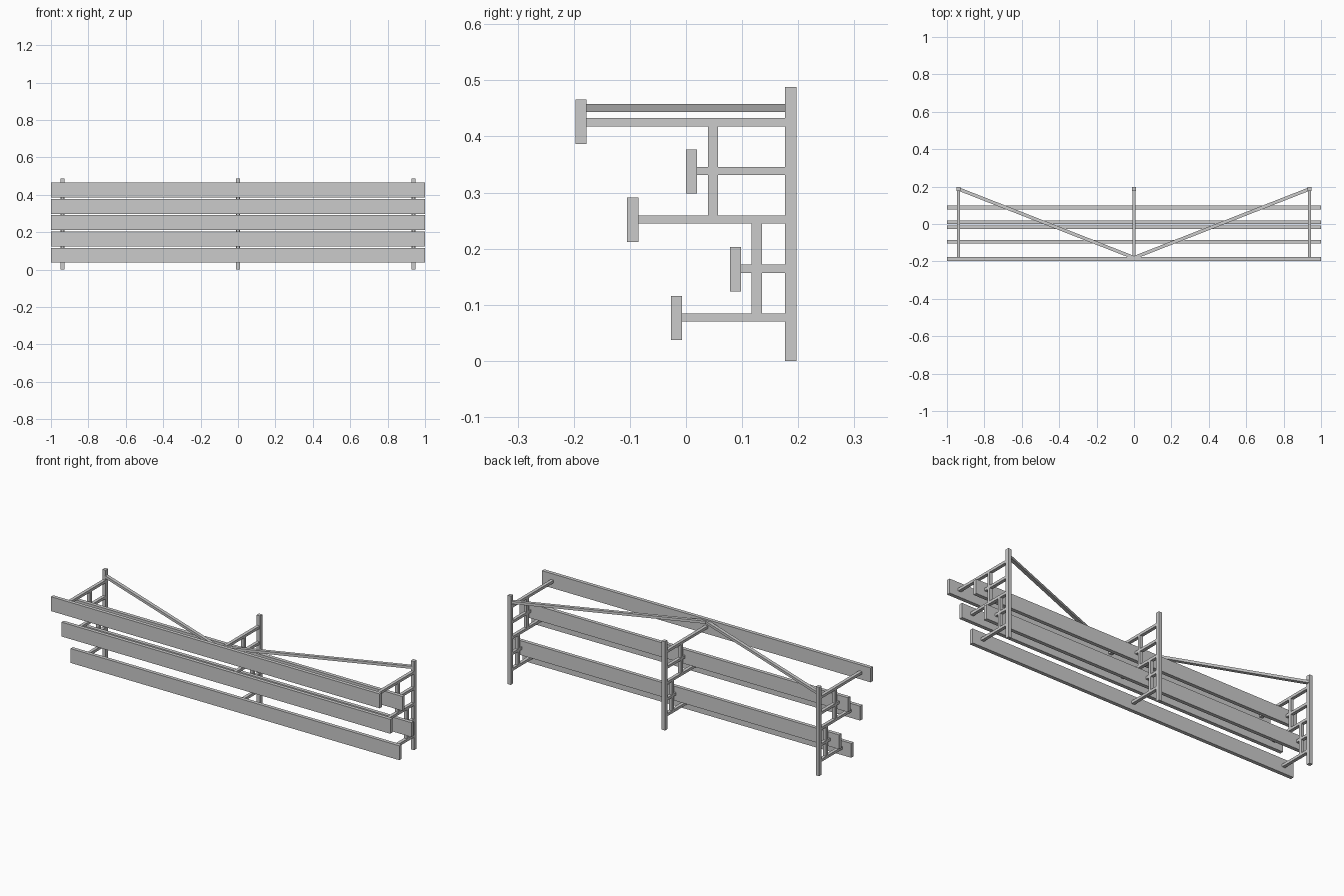
import bpy
import math
from mathutils import Vector

if "Cube" in bpy.data.objects:
    bpy.data.objects.remove(bpy.data.objects["Cube"])


def bar(name, lo, hi):
    """Axis-aligned box between two corners."""
    lo, hi = Vector(lo), Vector(hi)
    bpy.ops.mesh.primitive_cube_add(size=1, location=(lo + hi) / 2)
    ob = bpy.context.object
    ob.name = name
    ob.scale = hi - lo
    bpy.ops.object.transform_apply(location=False, rotation=False, scale=True)
    return ob


# Each tier: front face y, bottom z of the board, bottom z of its arm
TIERS = [
    (-0.027, 0.037, 0.070),
    (0.078, 0.124, 0.157),
    (-0.105, 0.212, 0.245),
    (0.000, 0.298, 0.331),
    (-0.197, 0.387, 0.418),
]
BOARD_T, BOARD_H = 0.02, 0.079
ARM = 0.0145
POST_FRONT, POST_BACK = 0.176, 0.197
FRAMES = {"left": -0.938, "middle": 0.0, "right": 0.938}

# Long boards
for i, (y, z, _) in enumerate(TIERS, 1):
    bar(f"board_{i}", (-1, y, z), (1, y + BOARD_T, z + BOARD_H))

# Three support frames: post, arms and short uprights between arms
for side, x in FRAMES.items():
    bar(f"post_{side}", (x - 0.01, POST_FRONT, 0), (x + 0.01, POST_BACK, 0.488))
    w = 0.009
    for i, (y, _, z) in enumerate(TIERS, 1):
        bar(f"arm_{side}_{i}", (x - w, y + BOARD_T, z), (x + w, POST_FRONT, z + ARM))
    for name, y, z0, z1 in (("lower", 0.117, 0.0845, 0.245),
                            ("upper", 0.039, 0.2595, 0.418)):
        # split around the arm that crosses the upright
        mid = 0.157 if name == "lower" else 0.331
        bar(f"upright_{side}_{name}_a", (x - w, y, z0), (x + w, y + 0.018, mid))
        bar(f"upright_{side}_{name}_b", (x - w, y, mid + ARM), (x + w, y + 0.018, z1))

# Diagonal braces from the outer posts to the middle of the top board
for side, s in (("left", -1), ("right", 1)):
    a, b = Vector((0, -0.180, 0.451)), Vector((s * 0.938, 0.187, 0.451))
    d = b - a
    half = d.length / 2
    ob = bar(f"brace_{side}", (-half, -0.009, -0.0072), (half, 0.009, 0.0072))
    ob.location = (a + b) / 2
    ob.rotation_euler.z = math.atan2(d.y, d.x)
